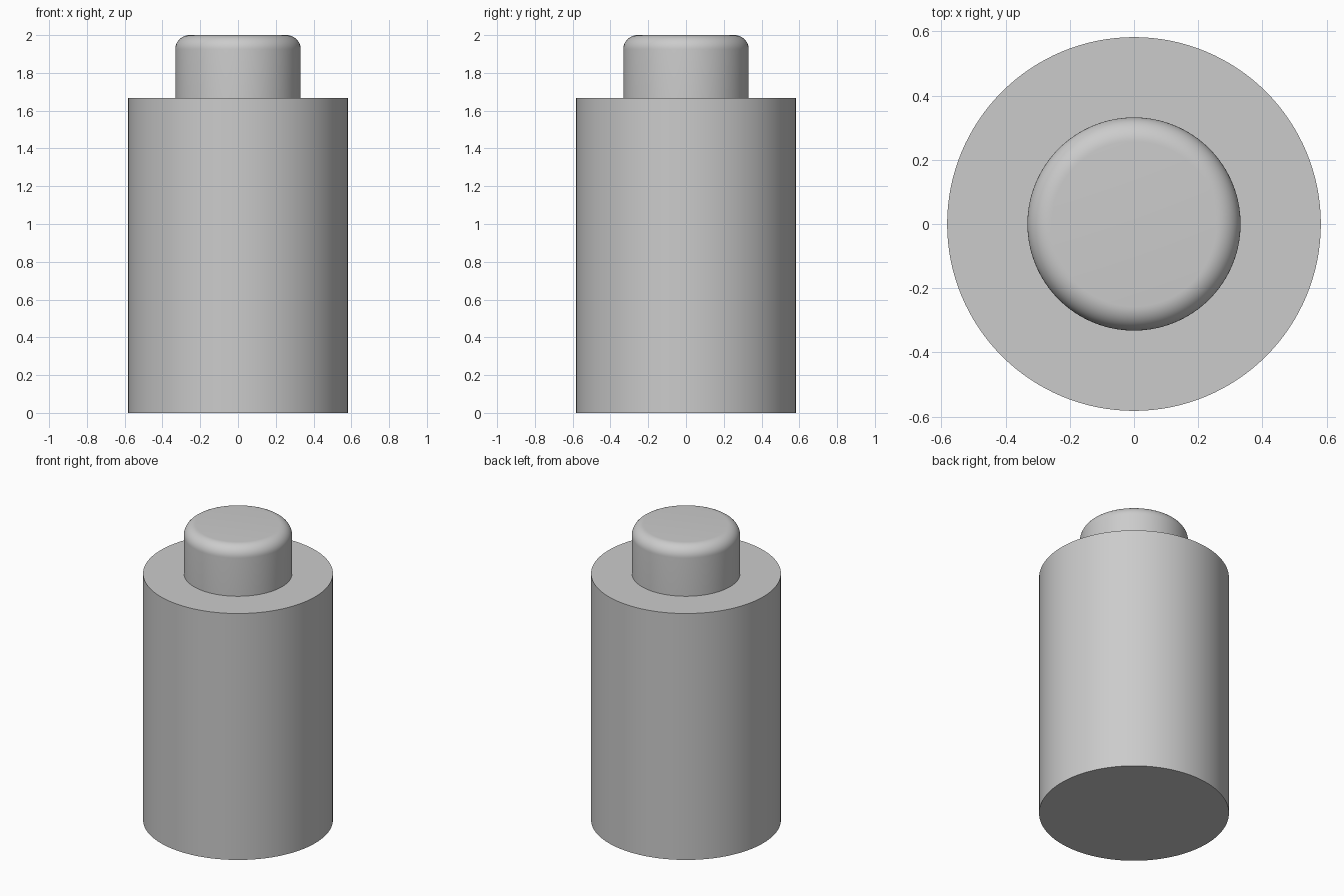
import bpy, bmesh, math

if "Cube" in bpy.data.objects:
    bpy.data.objects.remove(bpy.data.objects["Cube"])

SEGMENTS = 128

grey = bpy.data.materials.new("light grey")
grey.diffuse_color = (0.6, 0.6, 0.6, 1)
grey.use_nodes = True
grey.node_tree.nodes["Principled BSDF"].inputs["Base Color"].default_value = grey.diffuse_color


def lathe(name, profile):
    """Revolve (radius, z) points around z; the ends are closed by flat discs."""
    bm = bmesh.new()
    rings = []
    for r, z in profile:
        rings.append([bm.verts.new((r * math.cos(a), r * math.sin(a), z))
                      for a in (2 * math.pi * i / SEGMENTS for i in range(SEGMENTS))])
    for low, high in zip(rings, rings[1:]):
        for i in range(SEGMENTS):
            j = (i + 1) % SEGMENTS
            bm.faces.new((low[i], low[j], high[j], high[i]))
    bm.faces.new(rings[0][::-1])
    bm.faces.new(rings[-1])
    mesh = bpy.data.meshes.new(name)
    bm.to_mesh(mesh)
    bm.free()
    mesh.materials.append(grey)
    obj = bpy.data.objects.new(name, mesh)
    bpy.context.collection.objects.link(obj)
    bpy.context.view_layer.objects.active = obj
    obj.select_set(True)
    bpy.ops.object.shade_smooth_by_angle(angle=math.radians(30))
    obj.select_set(False)
    return obj


BODY_R, BODY_TOP = 0.582, 1.667
KNOB_R, TOP, FILLET = 0.332, 2.0, 0.075

# Main cylinder and narrow upper knob with a rounded rim, as one solid
fillet = []
for i in range(13):
    a = math.pi / 2 * i / 12
    fillet.append((KNOB_R - FILLET + FILLET * math.cos(a),
                   TOP - FILLET + FILLET * math.sin(a)))
lathe("stepped_cylinder",
      [(BODY_R, 0), (BODY_R, BODY_TOP), (KNOB_R, BODY_TOP)] + fillet)
